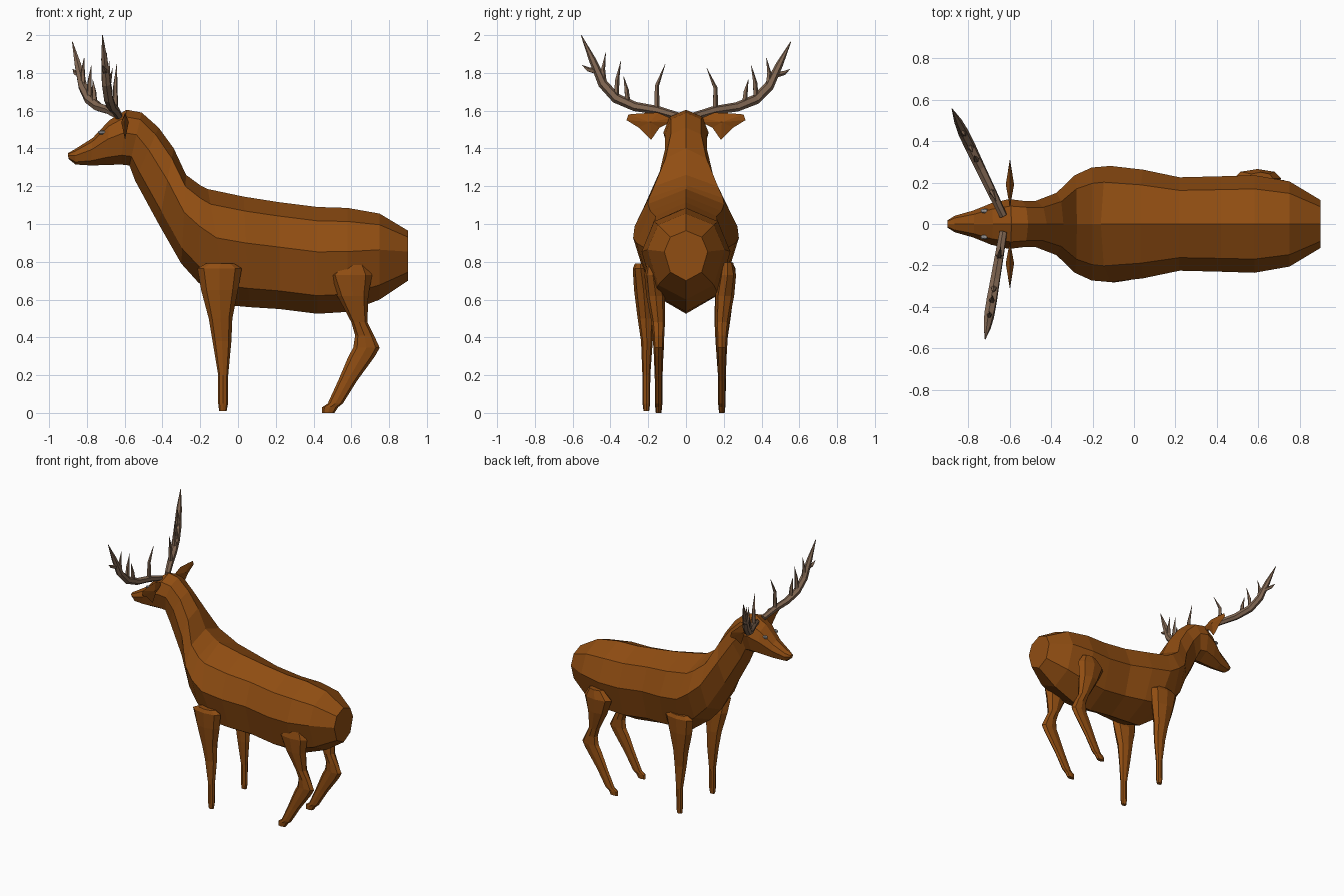
import bpy, bmesh, math
from mathutils import Vector


def material(name, rgb):
    m = bpy.data.materials.new(name)
    m.diffuse_color = (*rgb, 1)
    return m


BROWN = material("brown_coat", (0.28, 0.075, 0.006))
HORN = material("taupe_horn", (0.22, 0.135, 0.085))
GREY = material("grey_eye", (0.36, 0.34, 0.33))


def finish(bm, name, mat):
    bmesh.ops.recalc_face_normals(bm, faces=bm.faces)
    me = bpy.data.meshes.new(name)
    bm.to_mesh(me)
    bm.free()
    me.materials.append(mat)
    ob = bpy.data.objects.new(name, me)
    bpy.context.collection.objects.link(ob)
    return ob


def add_loft(bm, rings):
    """Skin a list of equal-length point rings and cap both ends."""
    vr = [[bm.verts.new(p) for p in r] for r in rings]
    n = len(vr[0])
    for a, b in zip(vr, vr[1:]):
        for i in range(n):
            j = (i + 1) % n
            bm.faces.new((a[i], a[j], b[j], b[i]))
    bm.faces.new(vr[0])
    bm.faces.new(vr[-1])


def add_tube(bm, pts, radii, sides=6):
    """Tapered tube through points."""
    pts = [Vector(p) for p in pts]
    rings = []
    for i, (p, r) in enumerate(zip(pts, radii)):
        d = (pts[min(i + 1, len(pts) - 1)] - pts[max(i - 1, 0)]).normalized()
        u = d.cross(Vector((1, 0, 0.1))).normalized()
        v = d.cross(u)
        rings.append([p + (u * math.cos(k * math.tau / sides)
                           + v * math.sin(k * math.tau / sides)) * r for k in range(sides)])
    add_loft(bm, rings)


# Body, neck and head: one eight-sided loft (top x, top z, bottom x, bottom z, half width)
sections = [
    (0.90, 0.965, 0.90, 0.70, 0.115), (0.75, 1.055, 0.75, 0.60, 0.205),
    (0.58, 1.085, 0.58, 0.535, 0.235), (0.42, 1.09, 0.42, 0.525, 0.23),
    (0.22, 1.115, 0.22, 0.55, 0.225), (0.03, 1.145, 0.06, 0.56, 0.262),
    (-0.16, 1.185, -0.05, 0.57, 0.28), (-0.20, 1.205, -0.21, 0.69, 0.272),
    (-0.275, 1.26, -0.30, 0.79, 0.235), (-0.34, 1.40, -0.42, 1.00, 0.15),
    (-0.42, 1.51, -0.545, 1.23, 0.112), (-0.51, 1.59, -0.575, 1.31, 0.112),
    (-0.59, 1.605, -0.62, 1.315, 0.12), (-0.68, 1.55, -0.70, 1.312, 0.10),
    (-0.77, 1.455, -0.78, 1.31, 0.065), (-0.865, 1.395, -0.86, 1.315, 0.04),
    (-0.90, 1.375, -0.898, 1.345, 0.018)]
# Cross-section: share of half width, share of height
profile = [(0, 1), (0.72, 0.87), (1, 0.58), (0.72, 0.17),
           (0, 0), (-0.72, 0.17), (-1, 0.58), (-0.72, 0.87)]
rings = [[(bx + (tx - bx) * h, w * hw, bz + (tz - bz) * h) for w, h in profile]
         for tx, tz, bx, bz, hw in sections]
bm = bmesh.new()
add_loft(bm, rings)
finish(bm, "body_and_head", BROWN)

# Legs: (z, front x, back x, sideways shift from the foot, half thickness)
front_leg = [(0.79, -0.17, -0.02, 0.03, 0.03), (0.765, -0.215, 0.02, 0.03, 0.042),
             (0.65, -0.195, 0.0, 0.015, 0.05), (0.50, -0.155, -0.03, 0.003, 0.043),
             (0.38, -0.135, -0.035, -0.003, 0.031), (0.20, -0.105, -0.052, 0, 0.021),
             (0.05, -0.105, -0.053, 0, 0.02), (0.01, -0.10, -0.06, 0, 0.015)]
hind_leg = [(0.795, 0.55, 0.67, 0.03, 0.03), (0.73, 0.48, 0.71, 0.03, 0.045),
            (0.62, 0.525, 0.69, 0.015, 0.05), (0.48, 0.60, 0.685, 0.002, 0.036),
            (0.41, 0.62, 0.72, 0, 0.03), (0.345, 0.61, 0.75, 0, 0.028),
            (0.30, 0.585, 0.725, 0, 0.025), (0.17, 0.53, 0.63, 0, 0.02),
            (0.05, 0.475, 0.555, 0, 0.02), (0.03, 0.445, 0.53, 0, 0.018),
            (0.0, 0.445, 0.51, 0, 0.015)]


def leg(name, rows, y):
    s = math.copysign(1, y)
    angles = [math.tau * k / 8 for k in range(8)]
    bm = bmesh.new()
    add_loft(bm, [[((x0 + x1) / 2 + math.cos(a) * (x1 - x0) / 2,
                    y + s * dy + math.sin(a) * t, z) for a in angles]
                  for z, x0, x1, dy, t in rows])
    finish(bm, name, BROWN)


leg("front_leg_right", front_leg, -0.21)
leg("front_leg_left", front_leg, 0.19)
leg("hind_leg_right", hind_leg, -0.145)
leg("hind_leg_left", hind_leg, 0.19)

# Ears: flat leaf outline (y, z), pinched at the rim
ear_outline = [(0.08, 1.56), (0.15, 1.59), (0.25, 1.585), (0.305, 1.58), (0.315, 1.55),
               (0.25, 1.51), (0.185, 1.445), (0.14, 1.51), (0.08, 1.54)]
for side, s in (("left", 1), ("right", -1)):
    bm = bmesh.new()
    rim = [bm.verts.new((-0.598, s * y, z)) for y, z in ear_outline]
    for dx in (-0.02, 0.02):
        mid = bm.verts.new((-0.598 + dx, s * 0.19, 1.54))
        for i in range(len(rim)):
            bm.faces.new((rim[i], rim[(i + 1) % len(rim)], mid))
    finish(bm, "ear_" + side, BROWN)

# Eyes: small faceted beads set in the head
for side, s in (("left", 1), ("right", -1)):
    bm = bmesh.new()
    bmesh.ops.create_uvsphere(bm, u_segments=8, v_segments=5, radius=1)
    bmesh.ops.scale(bm, vec=(0.022, 0.012, 0.012), verts=bm.verts)
    bmesh.ops.translate(bm, vec=(-0.72, s * 0.063, 1.485), verts=bm.verts)
    finish(bm, "eye_" + side, GREY)

# Antlers: curved beam plus tines, given as (distance from centre, z)
beam = [(0.04, 1.57), (0.15, 1.602), (0.27, 1.62), (0.37, 1.66), (0.44, 1.73),
        (0.495, 1.845), (0.555, 1.965)]
beam_r = [0.02, 0.023, 0.025, 0.027, 0.026, 0.019, 0.002]
tines = [[(0.155, 1.60), (0.155, 1.72), (0.11, 1.825)],
         [(0.31, 1.64), (0.315, 1.70), (0.33, 1.765)],
         [(0.37, 1.66), (0.365, 1.75), (0.345, 1.84)],
         [(0.435, 1.73), (0.44, 1.80), (0.425, 1.88)],
         [(0.475, 1.79), (0.52, 1.80), (0.55, 1.82)]]


def antler(name, s, slope, lift):
    def place(p):
        d, z = p
        return (-0.63 - (d - 0.04) * slope, s * d, z + lift * max(0, z - 1.6) / 0.365)
    bm = bmesh.new()
    add_tube(bm, [place(p) for p in beam], beam_r)
    for t in tines:
        add_tube(bm, [place(p) for p in t], (0.016, 0.012, 0.001), 5)
    finish(bm, name, HORN)


antler("antler_left", 1, 0.48, 0.0)
antler("antler_right", -1, 0.17, 0.035)
